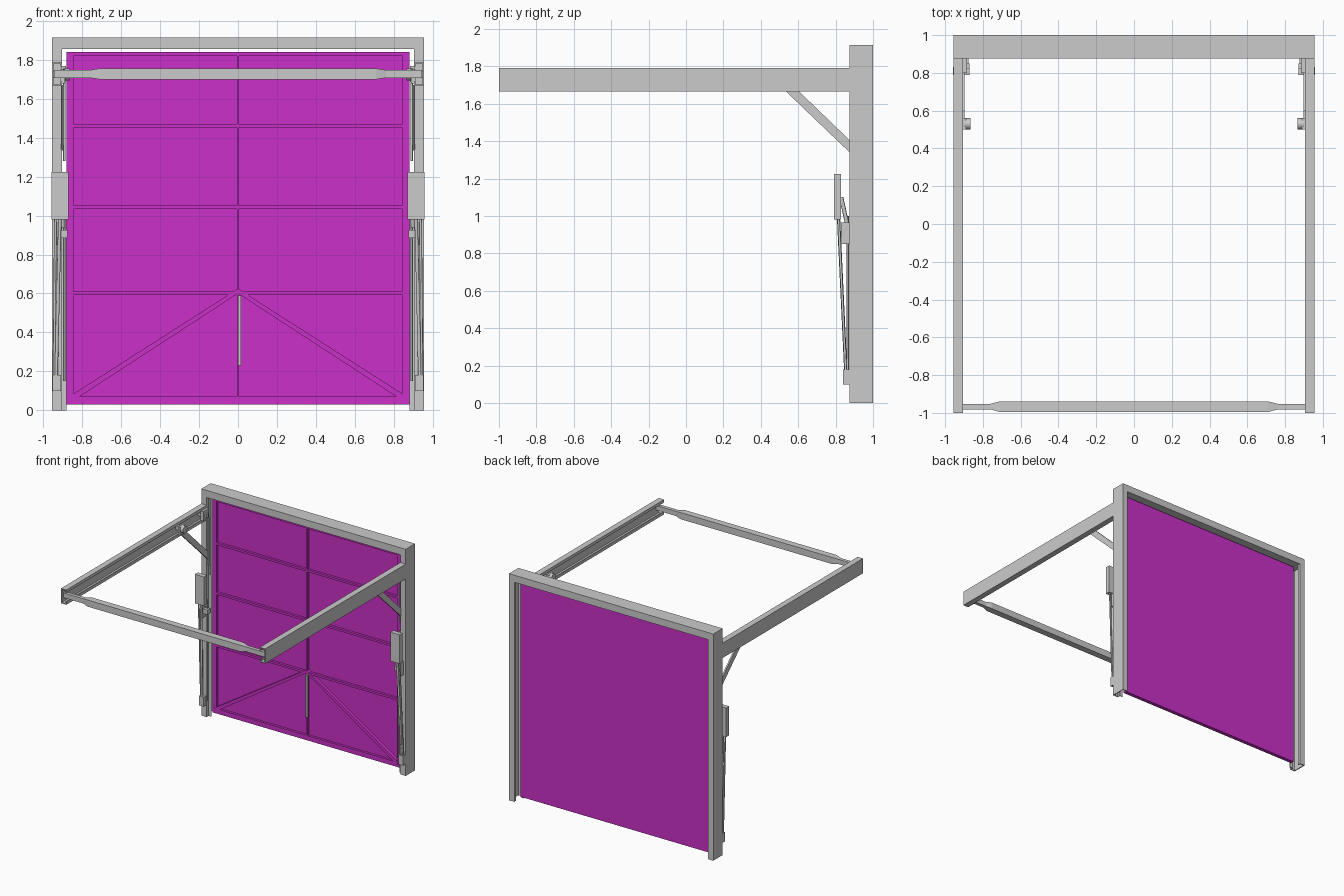
import bpy, bmesh, math
from mathutils import Vector

cube = bpy.data.objects.get("Cube")
if cube:
    bpy.data.objects.remove(cube)


def material(name, color):
    m = bpy.data.materials.new(name)
    m.use_nodes = True
    m.diffuse_color = color
    m.node_tree.nodes["Principled BSDF"].inputs["Base Color"].default_value = color
    return m


GREY = material("light grey metal", (0.6, 0.6, 0.6, 1))
MAGENTA = material("magenta paint", (0.6, 0.03, 0.58, 1))


def finish(name, bm, mat):
    bmesh.ops.recalc_face_normals(bm, faces=bm.faces)
    mesh = bpy.data.meshes.new(name)
    bm.to_mesh(mesh)
    bm.free()
    mesh.materials.append(mat)
    ob = bpy.data.objects.new(name, mesh)
    bpy.context.collection.objects.link(ob)
    return ob


def add_box(bm, x, y, z):
    vs = bmesh.ops.create_cube(bm, size=1)["verts"]
    for v in vs:
        v.co = Vector([(r[0] + r[1]) / 2 + c * (r[1] - r[0])
                       for c, r in zip(v.co, (x, y, z))])


def boxes(name, parts, mat=GREY):
    bm = bmesh.new()
    for p in parts:
        add_box(bm, *p)
    return finish(name, bm, mat)


def loft(name, rings, mat=GREY):
    """Join rings of points into a closed solid."""
    bm = bmesh.new()
    rows = [[bm.verts.new(p) for p in ring] for ring in rings]
    n = len(rows[0])
    for a, b in zip(rows, rows[1:]):
        for i in range(n):
            j = (i + 1) % n
            bm.faces.new((a[i], a[j], b[j], b[i]))
    bm.faces.new(rows[0])
    bm.faces.new(rows[-1])
    return finish(name, bm, mat)


def rod(name, a, b, r, sides=8):
    a, b = Vector(a), Vector(b)
    q = (b - a).to_track_quat("Z", "Y")
    turn = [2 * math.pi * i / sides for i in range(sides)]
    ring = [q @ Vector((r * math.cos(t), r * math.sin(t), 0)) for t in turn]
    ob = loft(name, [[a + p for p in ring], [b + p for p in ring]])
    for f in ob.data.polygons:
        f.use_smooth = len(f.vertices) == 4
    return ob


def channel(name, lo, hi, length, axis):
    """C channel open towards the middle, with small lips."""
    xi, xo, t, lip = 0.905, 0.955, 0.008, 0.025
    sections = [((xo - t, xo), (lo, hi)),
                ((xi, xo - t), (lo, lo + t)), ((xi, xo - t), (hi - t, hi)),
                ((xi, xi + t), (lo + t, lo + lip)), ((xi, xi + t), (hi - lip, hi - t))]
    return boxes(name, [(x, s, length) if axis == "z" else (x, length, s)
                        for x, s in sections])


def mirrored(make, name):
    """Build on the left (+x) and copy to the right."""
    ob = make("left_" + name)
    bm = bmesh.new()
    bm.from_mesh(ob.data)
    for v in bm.verts:
        v.co.x *= -1
    bmesh.ops.reverse_faces(bm, faces=bm.faces)
    mesh = bpy.data.meshes.new("right_" + name)
    bm.to_mesh(mesh)
    bm.free()
    mesh.materials.append(ob.data.materials[0])
    bpy.context.collection.objects.link(bpy.data.objects.new("right_" + name, mesh))


# Fixed frame: head beam, jambs and ceiling rails
boxes("head_beam", [((-0.955, 0.955), (0.875, 1), (1.855, 1.915))])
mirrored(lambda n: channel(n, 0.875, 1, (0, 1.855), "z"), "jamb")
mirrored(lambda n: channel(n, 1.665, 1.79, (-1, 0.875), "y"), "ceiling_rail")
mirrored(lambda n: boxes(n, [((0.88, 0.907), (0.9, 0.906), (0, 1.2))]), "door_stop")

# Tie bar with narrowed ends
rings = []
for x, h, d in [(-0.945, 0.02, 0.015), (-0.76, 0.02, 0.015), (-0.71, 0.028, 0.028),
                (0.71, 0.028, 0.028), (0.76, 0.02, 0.015), (0.945, 0.02, 0.015)]:
    rings.append([(x, -0.967 + s * d, 1.728 + u * h)
                  for s, u in ((-1, -1), (1, -1), (1, 1), (-1, 1))])
loft("tie_bar", rings)

# Door skin with rim and ribs
boxes("door_skin", [((-0.88, 0.88), (0.938, 0.95), (0.03, 1.84))], MAGENTA)
front = (0.918, 0.938)
boxes("door_rim", [
    ((-0.88, -0.845), front, (0.03, 1.84)), ((0.845, 0.88), front, (0.03, 1.84)),
    ((-0.845, 0.845), front, (0.03, 0.07)), ((-0.845, 0.845), front, (1.82, 1.84))], MAGENTA)
boxes("door_ribs", [((-0.845, 0.845), front, (z - 0.009, z + 0.009))
                    for z in (0.6, 1.043, 1.463)]
      + [((-0.005, 0.005), front, (0.07, 1.82))], MAGENTA)


def diagonal_rib(name):
    strip = [(0.86, 0.075), (0.845, 0.05), (0, 0.6), (0, 0.625)]
    return loft(name, [[(x, y, z) for x, z in strip] for y in (0.912, 0.938)], MAGENTA)


mirrored(diagonal_rib, "diagonal_rib")

# Lock handle on the centre line
boxes("lock_bar", [((0.001, 0.015), (0.9, 0.918), (0.23, 0.59))])


# Corner brace between jamb and rail
def brace(name):
    strip = [(0.53, 1.67), (0.6, 1.67), (0.88, 1.4), (0.88, 1.335)]
    return loft(name, [[(x, y, z) for y, z in strip] for x in (0.897, 0.909)])


mirrored(brace, "corner_brace")
mirrored(lambda n: boxes(n, [((0.89, 0.912), (0.5, 0.56), (1.68, 1.75)),
                             ((0.9, 0.95), (0.515, 0.545), (1.71, 1.74))]), "brace_bracket")
mirrored(lambda n: rod(n, (0.865, 0.53, 1.725), (0.9, 0.53, 1.725), 0.03, 12), "rail_roller")
mirrored(lambda n: boxes(n, [((0.885, 0.91), (0.8, 0.875), (1.69, 1.77)),
                             ((0.87, 0.95), (0.82, 0.85), (1.71, 1.74))]), "corner_bracket")
mirrored(lambda n: rod(n, (0.892, 0.885, 1.28), (0.892, 0.885, 1.69), 0.006), "upper_cable")

# Spring cover, lifting springs and brackets on the jambs
mirrored(lambda n: boxes(n, [((0.872, 0.957), (0.79, 0.83), (0.98, 1.225))]), "spring_cover")
mirrored(lambda n: rod(n, (0.915, 0.815, 1.0), (0.935, 0.855, 0.15), 0.009), "outer_spring")
mirrored(lambda n: rod(n, (0.938, 0.815, 1.0), (0.945, 0.855, 0.15), 0.007), "inner_spring")
mirrored(lambda n: rod(n, (0.893, 0.865, 0.15), (0.893, 0.865, 1.0), 0.006), "lift_cable")
mirrored(lambda n: rod(n, (0.9, 0.83, 1.1), (0.9, 0.865, 0.94), 0.011), "lever_arm")
mirrored(lambda n: boxes(n, [((0.915, 0.935), (0.83, 0.88), (0.85, 0.965)),
                             ((0.875, 0.915), (0.84, 0.88), (0.885, 0.925))]), "lever_bracket")
mirrored(lambda n: boxes(n, [((0.91, 0.952), (0.84, 0.88), (0.1, 0.18))]), "spring_anchor")
